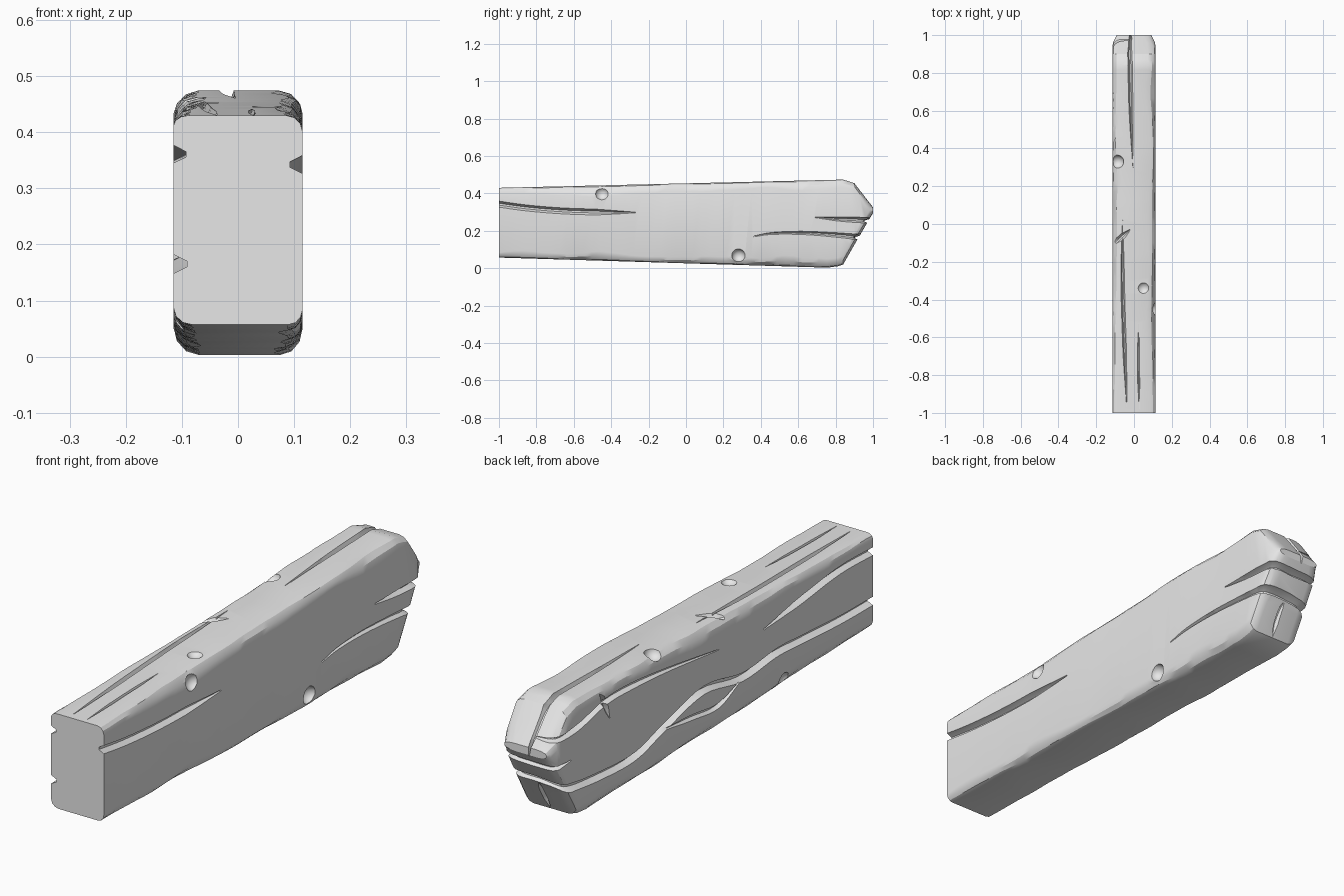
import bpy, bmesh, math
from mathutils import Vector, noise

old = bpy.data.objects.get("Cube")
if old:
    bpy.data.objects.remove(old, do_unlink=True)

HALF = 0.115

wood = bpy.data.materials.new("plain_grey")
wood.use_nodes = True
GREY = (0.8, 0.8, 0.8, 1.0)
wood.diffuse_color = GREY
wood.node_tree.nodes["Principled BSDF"].inputs["Base Color"].default_value = GREY


def lerp_table(table, y):
    for (y0, a), (y1, b) in zip(table, table[1:]):
        if y <= y1:
            return a + (b - a) * (y - y0) / (y1 - y0)
    return table[-1][1]


def make_object(name, bm):
    bmesh.ops.recalc_face_normals(bm, faces=bm.faces)
    mesh = bpy.data.meshes.new(name)
    bm.to_mesh(mesh)
    bm.free()
    obj = bpy.data.objects.new(name, mesh)
    bpy.context.collection.objects.link(obj)
    return obj


def loft(bm, rings):
    """Skin closed rings of points and cap both ends."""
    rows = [[bm.verts.new(p) for p in ring] for ring in rings]
    for a, b in zip(rows, rows[1:]):
        for i in range(len(a)):
            j = (i + 1) % len(a)
            bm.faces.new((a[i], a[j], b[j], b[i]))
    bm.faces.new(rows[0])
    bm.faces.new(rows[-1])


# Beam: rectangular section with worn, uneven corners and a pointed back end
TOP = [(-1, 0.43), (0.84, 0.474), (0.9, 0.455), (0.985, 0.345), (1, 0.325)]
BOTTOM = [(-1, 0.057), (0.79, 0.002), (0.84, 0.02), (0.9, 0.125), (0.985, 0.27), (1, 0.295)]
WIDTH = [(-1, HALF), (0.9, HALF), (0.96, 0.112), (1, 0.092)]


def section(y):
    top, bottom, half = (lerp_table(t, y) for t in (TOP, BOTTOM, WIDTH))
    ring = []
    corners = ((1, 1, 0), (-1, 1, 90), (-1, -1, 180), (1, -1, 270))
    for k, (sx, sz, start) in enumerate(corners):
        wear = noise.noise(Vector((y * 3.1, k * 7.3, 0.5)))
        chip = noise.noise(Vector((y * 9, k * 5.7, 3.5)))
        grow = min(1, 0.6 + (y + 1) * 0.8)
        cx = (0.042 + 0.022 * wear + 0.012 * chip) * grow
        cz = min((0.045 + 0.025 * wear - 0.012 * chip) * grow, 0.42 * (top - bottom))
        edge = top if sz > 0 else bottom
        for step in range(4):
            a = math.radians(start + step * 30)
            ring.append((sx * (half - cx) + math.cos(a) * cx, y,
                         edge - sz * cz + math.sin(a) * cz))
    return ring


stations = [-1 + 0.045 * i for i in range(40)] + [0.815, 0.84, 0.87, 0.9, 0.93, 0.96, 0.985, 1]
bm = bmesh.new()
loft(bm, [section(y) for y in stations])
beam = make_object("wooden_beam", bm)
beam.data.materials.append(wood)


def cut(cutter):
    cutter.hide_render = True
    mod = beam.modifiers.new("cut", 'BOOLEAN')
    mod.operation = 'DIFFERENCE'
    mod.solver = 'EXACT'
    mod.object = cutter
    bpy.context.view_layer.objects.active = beam
    bpy.ops.object.modifier_apply(modifier=mod.name)
    bpy.data.objects.remove(cutter, do_unlink=True)


def outward(p):
    v = Vector((p.x / HALF, max(p.y, 0), (p.z - 0.24) / 0.235))
    return Vector([math.copysign(abs(c) ** 6, c) for c in v]).normalized()


def smooth_path(points, steps=5):
    pts = [Vector(p) for p in points]
    pts = [2 * pts[0] - pts[1]] + pts + [2 * pts[-1] - pts[-2]]
    path = []
    for a, b, c, d in zip(pts, pts[1:], pts[2:], pts[3:]):
        for s in range(steps):
            t = s / steps
            path.append(0.5 * (2 * b + (c - a) * t + (2 * a - 5 * b + 4 * c - d) * t * t
                               + (3 * b - a - 3 * c + d) * t ** 3))
    return path + [pts[-2]]


def crack(points, width, depth, taper=(1, 1)):
    """V-shaped groove along a path; taper marks the ends that fade out."""
    path = smooth_path(points)
    rings = []
    for i, p in enumerate(path):
        u = i / (len(path) - 1)
        size = 1.0
        if taper[0]:
            size = min(size, 0.12 + 3 * u)
        if taper[1]:
            size = min(size, 0.12 + 3 * (1 - u))
        n = outward(p)
        along = (path[min(i + 1, len(path) - 1)] - path[max(i - 1, 0)]).normalized()
        side = along.cross(n).normalized() * width * size * 0.5
        rings.append([p - n * depth * size - side * 0.3, p - n * depth * size + side * 0.3,
                      p + side, p + n * 0.03 + side * 1.3,
                      p + n * 0.03 - side * 1.3, p - side])
    bm = bmesh.new()
    loft(bm, rings)
    cut(make_object("crack_cutter", bm))


def on_side(sx, pairs):
    return [(sx * HALF, y, z) for y, z in pairs]


# Long crack wrapping from the left side round the back end to the right side
crack(on_side(1, [(0.36, 0.17), (0.46, 0.186), (0.62, 0.189), (0.8, 0.178)])
      + [(0.105, 0.91, 0.167), (0, 0.925, 0.165), (-0.105, 0.9, 0.15)]
      + on_side(-1, [(0.7, 0.125), (0.48, 0.118), (0.29, 0.166), (0.05, 0.215),
                     (-0.19, 0.175), (-0.4, 0.19), (-0.56, 0.182), (-0.8, 0.168), (-1.03, 0.165)]),
      0.034, 0.024, (1, 0))
# Side cracks
crack(on_side(-1, [(0.33, 0.158), (0.12, 0.135), (-0.04, 0.12), (-0.19, 0.172)]), 0.022, 0.014)
crack(on_side(1, [(-1.03, 0.347), (-0.85, 0.322), (-0.65, 0.306), (-0.45, 0.3), (-0.27, 0.298)]),
      0.032, 0.022, (0, 1))
crack(on_side(-1, [(-1.03, 0.36), (-0.8, 0.365), (-0.56, 0.34), (-0.32, 0.312)]), 0.032, 0.022, (0, 1))
crack(on_side(-1, [(-0.04, 0.34), (0.3, 0.385), (0.55, 0.405), (0.68, 0.4), (0.82, 0.37)])
      + [(-0.1, 0.95, 0.36), (-0.01, 0.975, 0.36)], 0.028, 0.022)
crack(on_side(1, [(0.69, 0.272), (0.8, 0.264)])
      + [(0.1, 0.96, 0.256), (0, 0.975, 0.25), (-0.09, 0.965, 0.25)]
      + on_side(-1, [(0.88, 0.255)]), 0.028, 0.024)
crack(on_side(-1, [(0.7, 0.45), (0.67, 0.4), (0.64, 0.33)]), 0.024, 0.018)
# Top cracks, the first one running down the back end
crack([(-0.005, 0.3, 0.462), (-0.015, 0.55, 0.467), (-0.02, 0.82, 0.472),
       (-0.022, 0.91, 0.445), (-0.02, 0.975, 0.36), (-0.015, 1.0, 0.29)], 0.024, 0.02)
crack([(-0.06, 0.02, 0.454), (-0.06, -0.3, 0.447), (-0.05, -0.65, 0.439), (-0.038, -0.97, 0.431)], 0.02, 0.016)
crack([(0.025, -0.53, 0.442), (0.024, -0.75, 0.437), (0.028, -0.98, 0.431)], 0.012, 0.012)
crack([(-0.13, -0.11, 0.44), (-0.08, -0.08, 0.45), (-0.02, -0.03, 0.453)], 0.03, 0.016, (0, 1))
# Split in the lower back end
crack([(0, 0.94, 0.17), (0.005, 0.89, 0.1), (0, 0.84, 0.015)], 0.022, 0.018)

# Round dents
DENTS = [(0.12, 0.28, 0.068), (0.125, -0.45, 0.4), (0.05, -0.34, 0.468), (-0.09, 0.33, 0.465),
         (-0.13, -0.45, 0.06), (0.12, -0.45, 0.455)]
for spot in DENTS:
    bm = bmesh.new()
    bmesh.ops.create_icosphere(bm, subdivisions=3, radius=0.036)
    bmesh.ops.translate(bm, verts=bm.verts, vec=spot)
    cut(make_object("dent_cutter", bm))

bpy.ops.object.select_all(action='DESELECT')
beam.select_set(True)
bpy.context.view_layer.objects.active = beam
bpy.ops.object.shade_smooth_by_angle(angle=math.radians(28))
